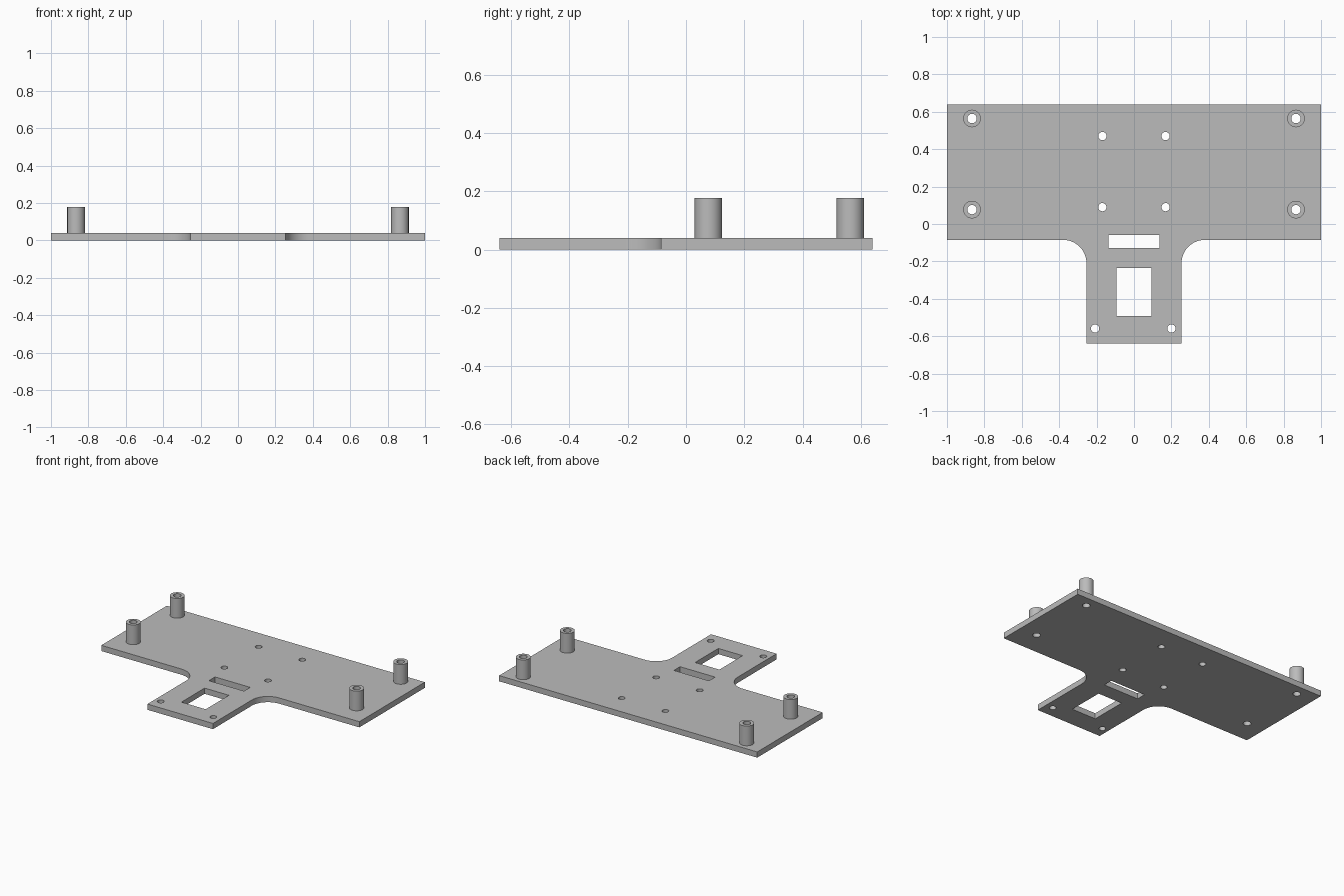
import bpy, bmesh, math

if "Cube" in bpy.data.objects:
    bpy.data.objects.remove(bpy.data.objects["Cube"])

grey = bpy.data.materials.new("plain grey")
grey.diffuse_color = (0.5, 0.5, 0.5, 1)
grey.use_nodes = True
grey.node_tree.nodes["Principled BSDF"].inputs["Base Color"].default_value = grey.diffuse_color

PLATE_T, POST_TOP = 0.04, 0.178
POST_R, BORE_R, HOLE_R = 0.047, 0.025, 0.022


def arc(cx, cy, r, a0, a1, n):
    """Points along an arc, angles in degrees."""
    return [(cx + r * math.cos(math.radians(a0 + (a1 - a0) * i / n)),
             cy + r * math.sin(math.radians(a0 + (a1 - a0) * i / n)))
            for i in range(n + 1)]


def circle(cx, cy, r, n=40):
    return arc(cx, cy, r, 0, 360, n)[:-1]


def rect(x, y0, y1):
    return [(-x, y0), (x, y0), (x, y1), (-x, y1)]


def extrude_loops(name, loops, z0, z1):
    """Solid from an outer loop with inner loops cut out of it."""
    curve = bpy.data.curves.new(name, 'CURVE')
    curve.dimensions = '2D'
    curve.fill_mode = 'BOTH'
    curve.extrude = (z1 - z0) / 2
    for loop in loops:
        s = curve.splines.new('POLY')
        s.points.add(len(loop) - 1)
        for p, (x, y) in zip(s.points, loop):
            p.co = (x, y, 0, 1)
        s.use_cyclic_u = True
    ob = bpy.data.objects.new(name, curve)
    bpy.context.collection.objects.link(ob)
    bpy.ops.object.select_all(action='DESELECT')
    bpy.context.view_layer.objects.active = ob
    ob.select_set(True)
    bpy.ops.object.convert(target='MESH')
    ob = bpy.context.object
    bm = bmesh.new()
    bm.from_mesh(ob.data)
    bmesh.ops.remove_doubles(bm, verts=bm.verts, dist=1e-5)
    bmesh.ops.translate(bm, verts=bm.verts, vec=(0, 0, (z0 + z1) / 2))
    bmesh.ops.recalc_face_normals(bm, faces=bm.faces)
    bm.to_mesh(ob.data)
    bm.free()
    ob.data.materials.clear()
    ob.data.materials.append(grey)
    bpy.ops.object.shade_smooth_by_angle(angle=math.radians(30))
    return ob


# T-shaped plate outline with filleted inner corners
stem, shoulder, fr = 0.254, -0.085, 0.125
right = ([(stem, -0.64)]
         + arc(stem + fr, shoulder - fr, fr, 180, 90, 16)
         + [(1, shoulder), (1, 0.64)])
outline = right + [(-x, y) for x, y in reversed(right)]

# Openings: slot, window, screw holes and post bores
posts = [(x, y) for x in (-0.866, 0.866) for y in (0.077, 0.564)]
screws = [(x, y) for x in (-0.169, 0.169) for y in (0.09, 0.47)]
screws += [(-0.208, -0.559), (0.2, -0.559)]
cuts = [rect(0.136, -0.128, -0.06), rect(0.094, -0.492, -0.235)]
cuts += [circle(x, y, HOLE_R) for x, y in screws]
cuts += [circle(x, y, BORE_R) for x, y in posts]
extrude_loops("base_plate", [outline] + cuts, 0, PLATE_T)

# Hollow standoff posts
for i, (x, y) in enumerate(posts):
    extrude_loops(f"standoff_post_{i + 1}",
                  [circle(x, y, POST_R), circle(x, y, BORE_R)], PLATE_T, POST_TOP)
